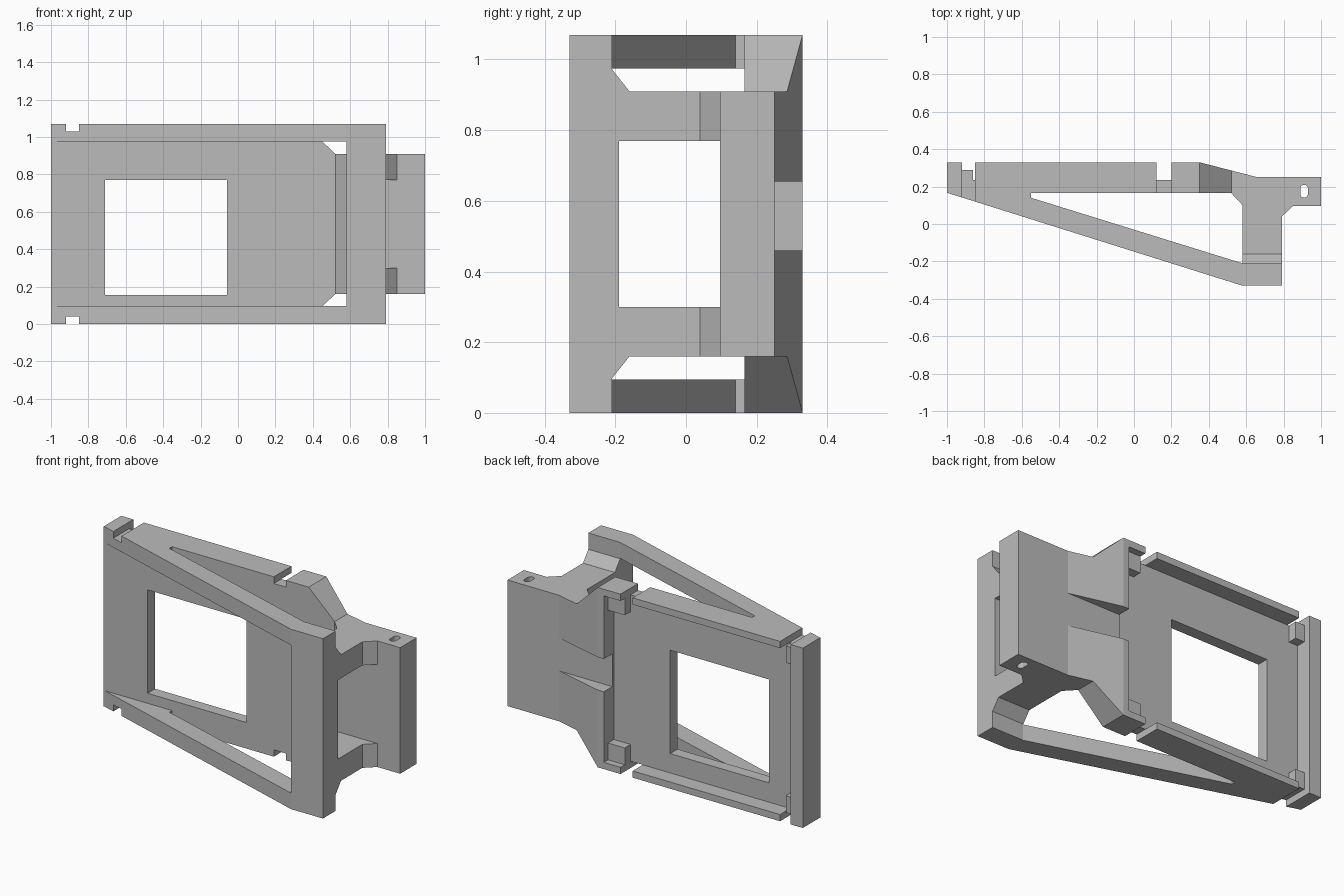
import bpy, bmesh, math
from mathutils import Vector

if "Cube" in bpy.data.objects:
    bpy.data.objects.remove(bpy.data.objects["Cube"], do_unlink=True)

HEIGHT = 1.07
grey = bpy.data.materials.new("plain_grey")
grey.use_nodes = True
grey.diffuse_color = (0.5, 0.5, 0.5, 1)
grey.node_tree.nodes["Principled BSDF"].inputs["Base Color"].default_value = (0.5, 0.5, 0.5, 1)


def prism(name, profile, low, high, axis="z"):
    """Extrude a 2D outline along an axis (z: xy outline, x: yz, y: xz)."""
    place = {"z": lambda a, b, c: (a, b, c),
             "x": lambda a, b, c: (c, a, b),
             "y": lambda a, b, c: (a, c, b)}[axis]
    bm = bmesh.new()
    base = bm.faces.new([bm.verts.new(place(a, b, low)) for a, b in profile])
    solid = bmesh.ops.extrude_face_region(bm, geom=[base])
    moved = [v for v in solid["geom"] if isinstance(v, bmesh.types.BMVert)]
    bmesh.ops.translate(bm, verts=moved, vec=Vector(place(0, 0, high - low)))
    bmesh.ops.recalc_face_normals(bm, faces=bm.faces)
    mesh = bpy.data.meshes.new(name)
    bm.to_mesh(mesh)
    bm.free()
    mesh.materials.append(grey)
    obj = bpy.data.objects.new(name, mesh)
    bpy.context.collection.objects.link(obj)
    return obj


def box(name, x, y, z):
    outline = [(x[0], y[0]), (x[1], y[0]), (x[1], y[1]), (x[0], y[1])]
    return prism(name, outline, z[0], z[1])


def cut(target, *cutters):
    """Subtract cutters, bake the result and discard the cutters."""
    for cutter in cutters:
        cutter.hide_render = True
        mod = target.modifiers.new("cut", "BOOLEAN")
        mod.operation = "DIFFERENCE"
        mod.solver = "EXACT"
        mod.object = cutter
    graph = bpy.context.evaluated_depsgraph_get()
    graph.update()
    baked = bpy.data.meshes.new_from_object(target.evaluated_get(graph))
    target.modifiers.clear()
    target.data = baked
    for cutter in cutters:
        bpy.data.objects.remove(cutter, do_unlink=True)


def ends(low, high):
    """The same height range at the upper and the lower end."""
    return (("upper", (low, high)), ("lower", (HEIGHT - high, HEIGHT - low)))


# Thin main plate with its window
plate = box("main_plate", (-1, 0.33), (0.165, 0.235), (0.04, 1.03))
cut(plate, box("window_cutter", (-0.71, -0.06), (0, 0.5), (0.155, 0.77)))

# Upright lip on the free end
box("end_lip", (-1, -0.92), (0.165, 0.33), (0, HEIGHT))

# Slanted arms, notched beside the lip
arm_outline = [(-1, 0.167), (0.58, -0.33), (0.79, -0.33), (0.79, -0.21),
               (0.58, -0.21), (-0.55, 0.14), (-0.55, 0.235), (-1, 0.235)]
for end, z in ends(0.975, HEIGHT):
    arm = prism(end + "_arm", arm_outline, *z)
    notch_z = (1.03, 1.2) if end == "upper" else (-0.2, 0.04)
    cut(arm, box("notch_cutter", (-0.92, -0.85), (-0.5, 0.5), notch_z))

# Edge rails and overhanging tabs
for end, z in ends(1.03, HEIGHT):
    box(end + "_rail", (-0.85, 0.12), (0.165, 0.33), z)
    box(end + "_tab", (0.2, 0.32), (0.165, 0.33), z)

# Small corner blocks behind the plate
for end, z in ends(0.93, 1.03):
    box(end + "_outer_block", (-0.92, -0.86), (0.23, 0.29), z)
    box(end + "_inner_block", (0.2, 0.32), (0.23, 0.29), z)

# Front post with two side webs, as one bracket outline
half = [(-0.33, 0), (-0.21, 0), (-0.21, 0.097), (-0.16, 0.16),
        (0.12, 0.16), (0.12, 0.3), (-0.19, 0.3)]
bracket = half + [(y, HEIGHT - z) for y, z in reversed(half)]
post = prism("front_post", bracket, 0.58, 0.79, "x")

# Chamfered gussets between webs and rear panel
for end, z in ends(0.77, 0.91):
    prism(end + "_gusset", [(0.78, 0.03), (0.79, 0.04), (0.85, 0.096), (0.78, 0.11)], *z)

# Rear panel with sloped shoulder
panel_outline = [(0.31, 0.165), (0.52, 0.165), (0.585, 0.096), (1, 0.096),
                 (1, 0.25), (0.66, 0.25), (0.35, 0.33), (0.31, 0.33)]
panel = prism("rear_panel", panel_outline, 0, HEIGHT)

# Corner slopes, middle channel and rounded pin slot
slope = [(0.35, 1.07), (0.52, 0.91), (1.2, 0.91), (1.2, 1.3), (0.35, 1.3)]
channel = box("channel_cutter", (0.2, 0.66), (0.25, 0.5), (0.46, 0.655))
pin = []
for i in range(16):
    angle = math.tau * (i + 0.5) / 16
    shift = 0.015 if math.sin(angle) > 0 else -0.015
    pin.append((0.91 + 0.02 * math.cos(angle), 0.175 + shift + 0.02 * math.sin(angle)))
cut(panel,
    prism("upper_slope_cutter", slope, -1, 1, "y"),
    prism("lower_slope_cutter", [(x, HEIGHT - z) for x, z in slope], -1, 1, "y"),
    channel,
    prism("pin_cutter", pin, -1, 2))
